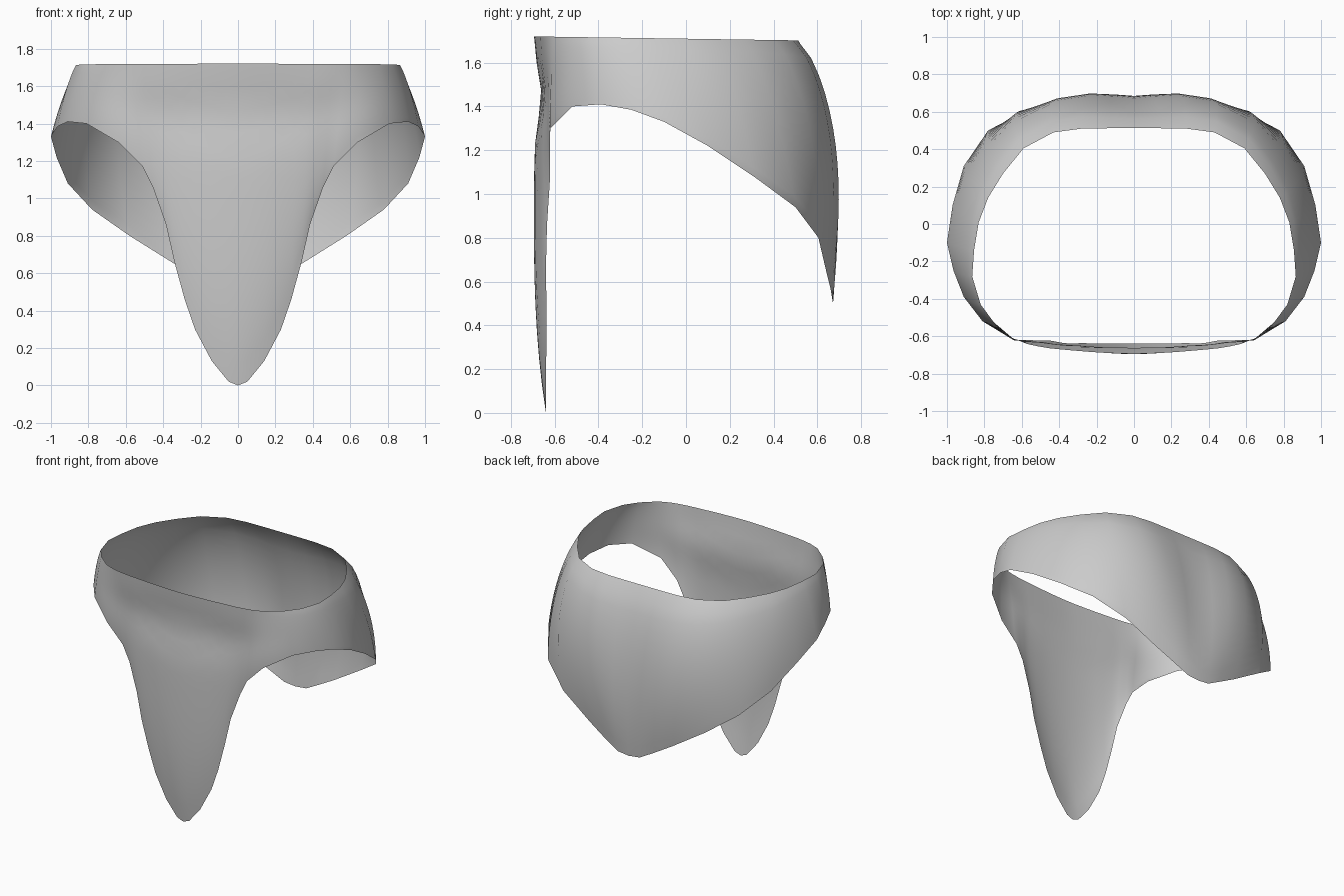
import bpy, bmesh, math
from mathutils import Vector

# Columns from centre front round to centre back:
# waist x, y | leg-edge x, y, z | outward bulge
COLUMNS = [
    (0.00, -0.695, 0.00, -0.640, 0.00, 0.10),
    (0.06, -0.694, 0.05, -0.640, 0.02, 0.10),
    (0.15, -0.690, 0.14, -0.640, 0.13, 0.09),
    (0.24, -0.684, 0.23, -0.638, 0.30, 0.07),
    (0.31, -0.678, 0.285, -0.637, 0.46, 0.05),
    (0.38, -0.672, 0.34, -0.640, 0.66, 0.03),
    (0.45, -0.665, 0.385, -0.635, 0.86, 0.02),
    (0.51, -0.655, 0.455, -0.622, 1.06, 0.02),
    (0.57, -0.642, 0.51, -0.622, 1.17, 0.02),
    (0.65, -0.610, 0.64, -0.620, 1.30, 0.02),
    (0.75, -0.525, 0.81, -0.520, 1.40, 0.02),
    (0.82, -0.430, 0.91, -0.390, 1.41, 0.03),
    (0.865, -0.280, 0.965, -0.250, 1.385, 0.04),
    (0.855, -0.140, 1.00, -0.100, 1.33, 0.05),
    (0.83, 0.010, 0.97, 0.100, 1.22, 0.09),
    (0.78, 0.140, 0.91, 0.310, 1.08, 0.14),
    (0.70, 0.270, 0.78, 0.500, 0.94, 0.20),
    (0.59, 0.405, 0.58, 0.605, 0.80, 0.29),
    (0.43, 0.490, 0.34, 0.640, 0.65, 0.35),
    (0.28, 0.510, 0.20, 0.660, 0.57, 0.35),
    (0.14, 0.512, 0.09, 0.670, 0.51, 0.30),
    (0.00, 0.512, 0.00, 0.672, 0.50, 0.26),
]
ROWS = 14


def column_point(i, t):
    wx, wy, ex, ey, ez, bulge = COLUMNS[i]
    waist = Vector((wx, wy, 1.72 - 0.015 * (wy + 0.7)))
    p = waist.lerp(Vector((ex, ey, ez)), t)
    # outward direction across the neighbouring waist points
    a, b = COLUMNS[max(i - 1, 0)], COLUMNS[min(i + 1, len(COLUMNS) - 1)]
    out = Vector((b[1] - a[1], a[0] - b[0], 0)).normalized()
    if wx == 0:
        out = Vector((0, math.copysign(1, wy), 0))
    if wy < -0.6:
        # front panel: low belly plus a shallow dip below the waistband
        p += out * bulge * t * t * (1 - t) * 2.2
        dip = 0.03 * (1 - (wx / 0.7) ** 2)
        p -= out * dip * math.exp(-((p.z - 1.45) / 0.14) ** 2) * (1 - t ** 4)
    else:
        p += out * bulge * t ** 0.7 * (1 - t)
    return p


# Garment shell, right half
bm = bmesh.new()
grid = [[bm.verts.new(column_point(i, r / ROWS)) for r in range(ROWS + 1)]
        for i in range(len(COLUMNS))]
for c0, c1 in zip(grid, grid[1:]):
    for r in range(ROWS):
        bm.faces.new((c0[r], c0[r + 1], c1[r + 1], c1[r]))
for f in bm.faces:
    f.smooth = True
mesh = bpy.data.meshes.new("brief_shell")
bm.to_mesh(mesh)
bm.free()
brief = bpy.data.objects.new("brief_shell", mesh)
bpy.context.collection.objects.link(brief)

# Left half by mirroring
mirror = brief.modifiers.new("mirror", "MIRROR")
mirror.use_clip = True
mirror.merge_threshold = 0.001
